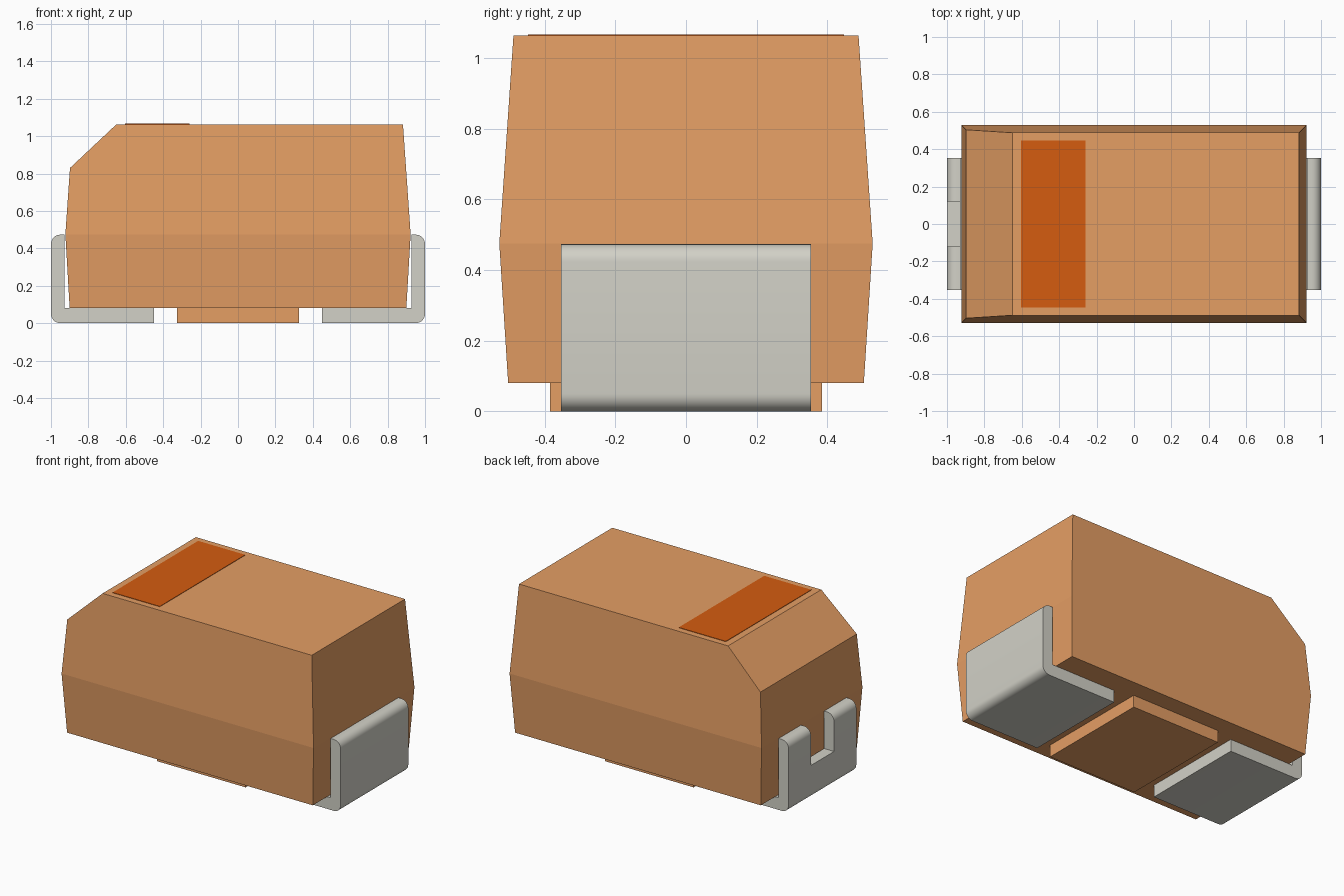
import bpy, bmesh, math
from mathutils import Vector

old = bpy.data.objects.get("Cube")
if old:
    bpy.data.objects.remove(old, do_unlink=True)


def material(name, rgb):
    m = bpy.data.materials.new(name)
    m.use_nodes = True
    m.diffuse_color = (*rgb, 1)
    m.node_tree.nodes["Principled BSDF"].inputs["Base Color"].default_value = (*rgb, 1)
    return m


TAN = material("tan casing", (0.78, 0.342, 0.127))
ORANGE = material("dark orange marking", (0.667, 0.108, 0.005))
METAL = material("tinned metal", (0.645, 0.637, 0.571))


def finish(bm, name, mat):
    bmesh.ops.recalc_face_normals(bm, faces=bm.faces)
    mesh = bpy.data.meshes.new(name)
    bm.to_mesh(mesh)
    bm.free()
    mesh.materials.append(mat)
    ob = bpy.data.objects.new(name, mesh)
    bpy.context.collection.objects.link(ob)
    return ob


def prism(name, outline, vector, mat):
    """Extrude a closed outline along a vector."""
    bm = bmesh.new()
    face = bm.faces.new([bm.verts.new(p) for p in outline])
    out = bmesh.ops.extrude_face_region(bm, geom=[face])
    verts = [g for g in out["geom"] if isinstance(g, bmesh.types.BMVert)]
    bmesh.ops.translate(bm, verts=verts, vec=vector)
    return finish(bm, name, mat)


def rectangle(x0, x1, y, z):
    return [(x0, -y, z), (x1, -y, z), (x1, y, z), (x0, y, z)]


def arc(cx, cz, r, start, steps=8):
    """Quarter circle, counterclockwise from a start angle in degrees."""
    angles = [math.radians(start + 90 * i / steps) for i in range(steps + 1)]
    return [(cx + r * math.cos(a), cz + r * math.sin(a)) for a in angles]


# Moulded casing: three stacked rectangles, widest at the parting line
BOTTOM, TOP = 0.08, 1.063
bm = bmesh.new()
rings = [[bm.verts.new(p) for p in rectangle(-x, x, y, z)]
         for x, y, z in ((0.9, 0.503, BOTTOM), (0.923, 0.528, 0.475), (0.882, 0.488, TOP))]
bm.faces.new(rings[0])
bm.faces.new(rings[-1])
for low, high in zip(rings, rings[1:]):
    for i in range(4):
        j = (i + 1) % 4
        bm.faces.new((low[i], low[j], high[j], high[i]))
bmesh.ops.recalc_face_normals(bm, faces=bm.faces)

# Sloped polarity chamfer along the right top edge
a, b = Vector((-0.9, 0, 0.828)), Vector((-0.65, 0, TOP))
slope = b - a
cut = bmesh.ops.bisect_plane(bm, geom=bm.verts[:] + bm.edges[:] + bm.faces[:],
                             plane_co=a, plane_no=(-slope.z, 0, slope.x), clear_outer=True)
edges = [g for g in cut["geom_cut"] if isinstance(g, bmesh.types.BMEdge)]
bmesh.ops.contextual_create(bm, geom=edges)
finish(bm, "casing", TAN)

# Support pad underneath and polarity bar on top
prism("bottom_pad", rectangle(-0.325, 0.325, 0.385, 0), (0, 0, BOTTOM), TAN)
prism("polarity_bar", rectangle(-0.605, -0.26, 0.447, TOP), (0, 0, 0.003), ORANGE)

# Folded terminals: L profile with rounded outer bends
R, HEIGHT, HALF = 0.05, 0.473, 0.354
profile = [(0.45, 0)] + arc(1 - R, R, R, -90) + arc(1 - R, HEIGHT - R, R, 0)
profile += [(0.927, HEIGHT), (0.927, BOTTOM), (0.45, BOTTOM)]
for side, name in ((1, "left_terminal"), (-1, "right_terminal")):
    ob = prism(name, [(side * x, -HALF, z) for x, z in profile], (0, 2 * HALF, 0), METAL)
    bpy.ops.object.select_all(action="DESELECT")
    bpy.context.view_layer.objects.active = ob
    ob.select_set(True)
    if side < 0:
        # Notch in the upright of the right terminal
        cutter = prism("notch_cutter", rectangle(-1.1, -0.8, 0.121, 0.225), (0, 0, 0.5), METAL)
        cutter.hide_render = True
        mod = ob.modifiers.new("notch", "BOOLEAN")
        mod.operation, mod.solver, mod.object = "DIFFERENCE", "EXACT", cutter
        bpy.ops.object.modifier_apply(modifier=mod.name)
        bpy.data.objects.remove(cutter, do_unlink=True)
    bpy.ops.object.shade_smooth_by_angle(angle=math.radians(30))
